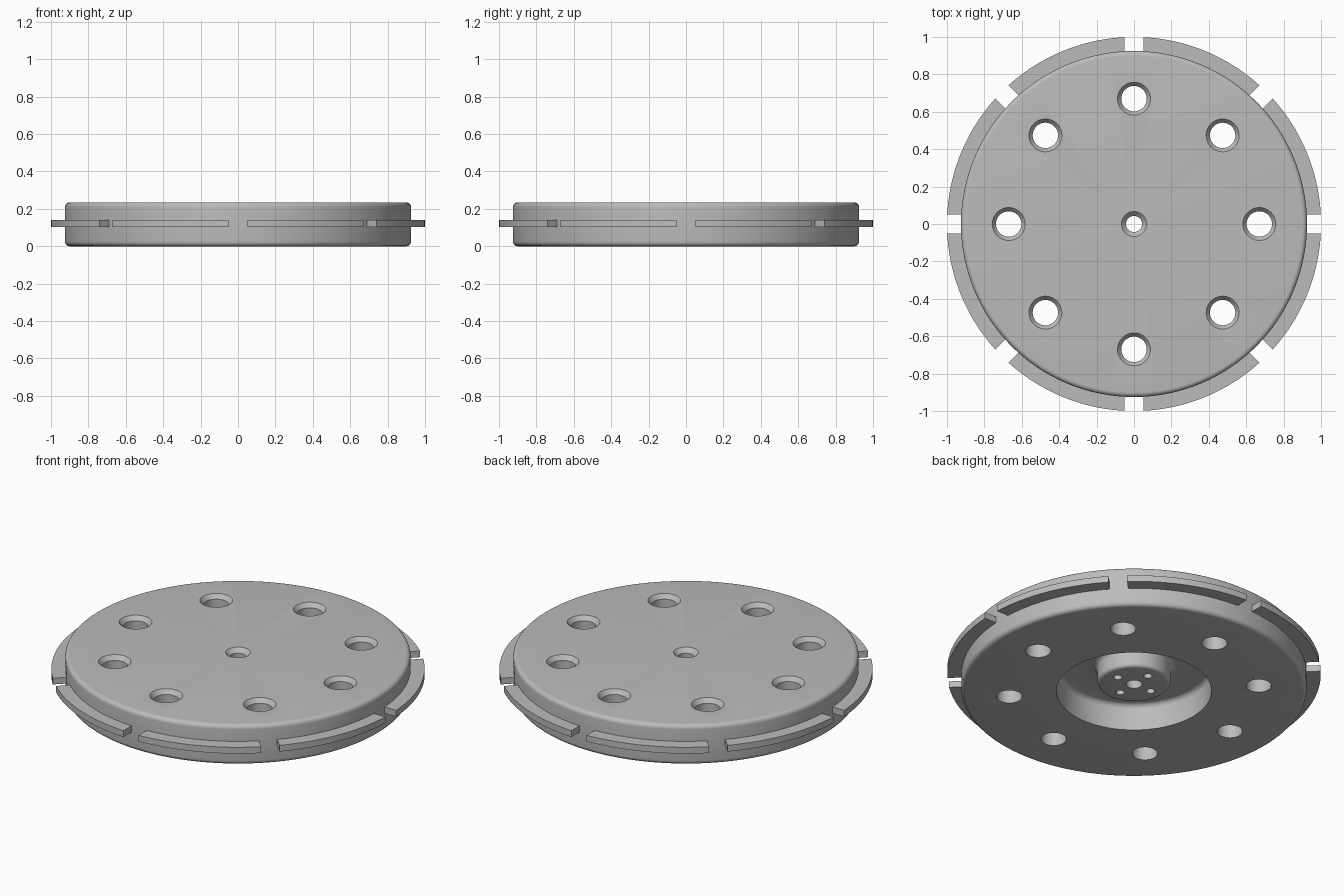
import bpy, bmesh, math
from mathutils import Matrix, Vector

if "Cube" in bpy.data.objects:
    bpy.data.objects.remove(bpy.data.objects["Cube"])

grey = bpy.data.materials.new("machined grey")
grey.use_nodes = True
colour = (0.5, 0.5, 0.5, 1)
grey.diffuse_color = colour
grey.node_tree.nodes["Principled BSDF"].inputs["Base Color"].default_value = colour


def arc(cx, cz, r, a0, a1, n=6):
    """Rounded corner points of a lathe profile, angles in degrees."""
    steps = [math.radians(a0 + (a1 - a0) * i / n) for i in range(n + 1)]
    return [(cx + r * math.cos(a), cz + r * math.sin(a)) for a in steps]


def lathe(bm, profile, steps, centre=(0, 0)):
    """Spin a profile that starts and ends on the axis into a closed solid."""
    part = bmesh.new()
    verts = [part.verts.new((r, 0, z)) for r, z in profile]
    edges = [part.edges.new(pair) for pair in zip(verts, verts[1:])]
    bmesh.ops.spin(part, geom=verts + edges, cent=(0, 0, 0), axis=(0, 0, 1),
                   angle=math.tau, steps=steps)
    bmesh.ops.remove_doubles(part, verts=part.verts, dist=1e-5)
    bmesh.ops.recalc_face_normals(part, faces=part.faces)
    bmesh.ops.translate(part, verts=part.verts, vec=(*centre, 0))
    mesh = bpy.data.meshes.new("temporary")
    part.to_mesh(mesh)
    part.free()
    bm.from_mesh(mesh)
    bpy.data.meshes.remove(mesh)


def make_object(name, bm):
    mesh = bpy.data.meshes.new(name)
    bm.to_mesh(mesh)
    bm.free()
    mesh.materials.append(grey)
    obj = bpy.data.objects.new(name, mesh)
    bpy.context.collection.objects.link(obj)
    return obj


def select_only(obj):
    bpy.ops.object.select_all(action='DESELECT')
    obj.select_set(True)
    bpy.context.view_layer.objects.active = obj


HEIGHT = 0.235
RADIUS = 0.925
ROUND = 0.025

# Disc with rounded rim, recessed underside and central hub
profile = [(0, 0.043)]
profile += arc(0.175, 0.063, 0.02, -90, 0)              # hub end
profile += arc(0.225, 0.125, 0.03, 180, 90)             # hub root
profile += arc(0.385, 0.125, 0.03, 90, 0)               # recess floor edge
profile += [(0.415, 0)]
profile += arc(RADIUS - ROUND, ROUND, ROUND, -90, 0)
profile += arc(RADIUS - ROUND, HEIGHT - ROUND, ROUND, 0, 90)
profile += [(0, HEIGHT)]
bm = bmesh.new()
lathe(bm, profile, 128)
disc = make_object("disc", bm)


# Cutters: countersunk through holes and blind bolt holes
def countersunk(r, top_r, sink):
    top = HEIGHT + 0.01
    return [(0, -0.05), (r, -0.05), (r, HEIGHT - sink), (top_r, HEIGHT),
            (top_r, top), (0, top)]


bm = bmesh.new()
lathe(bm, countersunk(0.043, 0.067, 0.025), 40)
for i in range(8):
    a = i * math.tau / 8
    lathe(bm, countersunk(0.068, 0.088, 0.025), 40,
          (0.67 * math.cos(a), 0.67 * math.sin(a)))
for i in range(4):
    a = i * math.tau / 4
    lathe(bm, [(0, -0.02), (0.023, -0.02), (0.023, 0.12), (0, 0.12)], 24,
          (0.115 * math.cos(a), 0.115 * math.sin(a)))
cutters = make_object("hole_cutters", bm)
cutters.hide_render = True

drill = disc.modifiers.new("holes", 'BOOLEAN')
drill.operation = 'DIFFERENCE'
drill.solver = 'EXACT'
drill.object = cutters
select_only(disc)
bpy.ops.object.modifier_apply(modifier=drill.name)
bpy.data.objects.remove(cutters)
bpy.ops.object.shade_smooth_by_angle(angle=math.radians(30))

# Eight rim flanges separated by parallel-sided slots
INNER, OUTER, HALF_GAP, SEGMENTS = 0.915, 1.0, 0.05, 20
for k in range(8):
    outline = []
    for r, order in ((OUTER, range(SEGMENTS + 1)), (INNER, range(SEGMENTS, -1, -1))):
        trim = math.asin(HALF_GAP / r)
        for i in order:
            a = trim + (math.tau / 8 - 2 * trim) * i / SEGMENTS
            outline.append(Vector((r * math.cos(a), r * math.sin(a), 0.103)))
    bm = bmesh.new()
    face = bm.faces.new([bm.verts.new(p) for p in outline])
    top = bmesh.ops.extrude_face_region(bm, geom=[face])
    raised = [v for v in top["geom"] if isinstance(v, bmesh.types.BMVert)]
    bmesh.ops.translate(bm, verts=raised, vec=(0, 0, 0.037))
    bmesh.ops.recalc_face_normals(bm, faces=bm.faces)
    bmesh.ops.rotate(bm, verts=bm.verts, cent=(0, 0, 0),
                     matrix=Matrix.Rotation(k * math.tau / 8, 3, 'Z'))
    flange = make_object(f"rim_flange_{k + 1}", bm)
    select_only(flange)
    bpy.ops.object.shade_smooth_by_angle(angle=math.radians(30))
